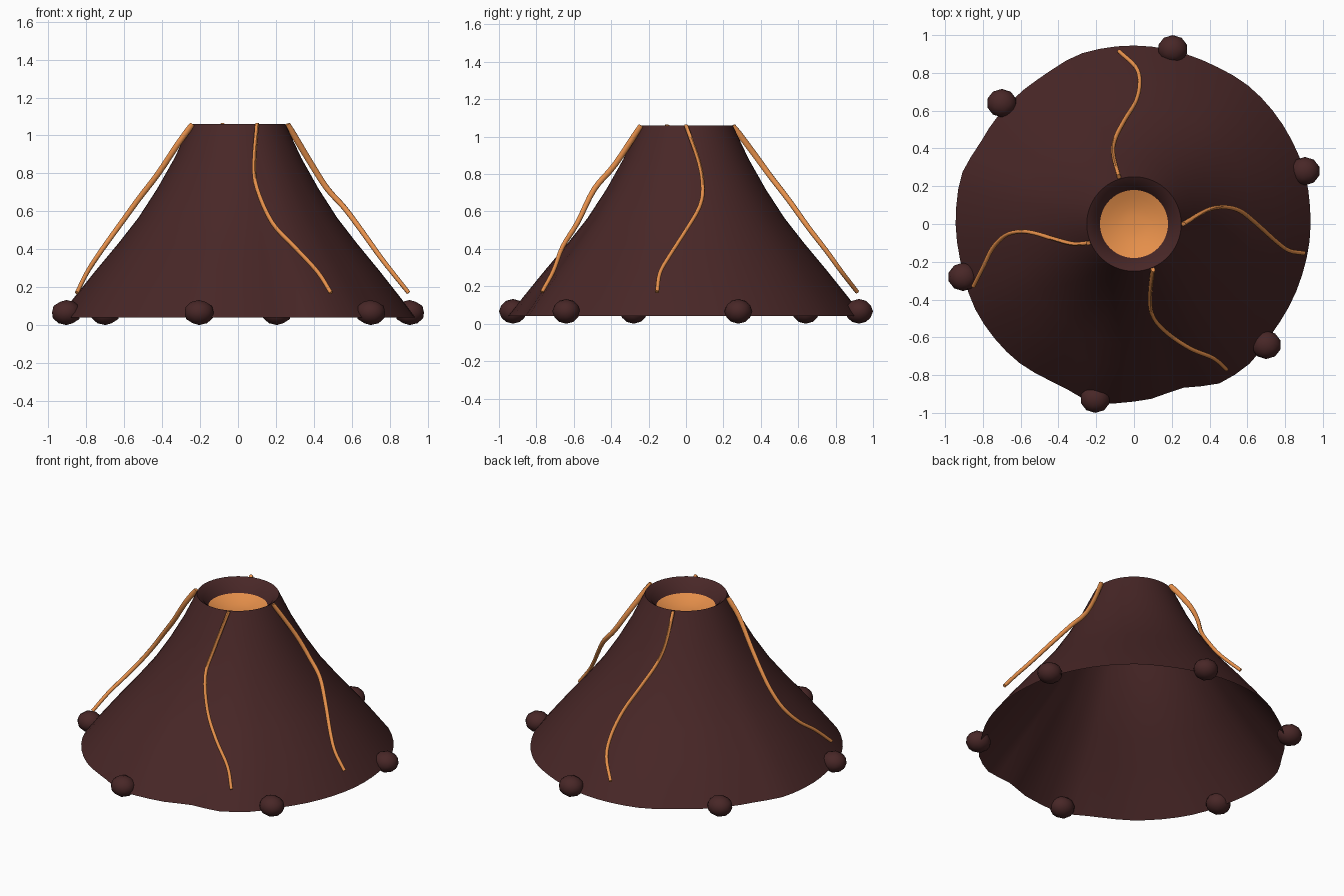
import bpy, bmesh, math
from mathutils import Vector

if "Cube" in bpy.data.objects:
    bpy.data.objects.remove(bpy.data.objects["Cube"])


def material(name, rgb):
    m = bpy.data.materials.new(name)
    m.diffuse_color = (*rgb, 1)
    m.use_nodes = True
    m.node_tree.nodes["Principled BSDF"].inputs["Base Color"].default_value = m.diffuse_color
    return m


ROCK = material("dark_rock", (0.065, 0.020, 0.020))
LAVA = material("orange_lava", (0.80, 0.28, 0.07))


def make_object(name, bm, mat, angle=60):
    bmesh.ops.recalc_face_normals(bm, faces=bm.faces)
    me = bpy.data.meshes.new(name)
    bm.to_mesh(me)
    bm.free()
    me.materials.append(mat)
    ob = bpy.data.objects.new(name, me)
    bpy.context.collection.objects.link(ob)
    bpy.ops.object.select_all(action='DESELECT')
    ob.select_set(True)
    bpy.context.view_layer.objects.active = ob
    bpy.ops.object.shade_smooth_by_angle(angle=math.radians(angle))
    return ob


def bridge(bm, a, b):
    n = len(a)
    for i in range(n):
        bm.faces.new((a[i], a[(i + 1) % n], b[(i + 1) % n], b[i]))


# Uneven foot of the mountain: (degrees, radius)
FOOT = [(0, .935), (22, .945), (49, .95), (65, .94), (93, .945), (106, .945),
        (123, .92), (151, .92), (165, .95), (177, .945), (192, .94), (211, .955),
        (227, .955), (245, .94), (258, .97), (270, .94), (286, .905), (300, .96),
        (309, .96), (324, .93), (341, .93), (360, .935)]


def foot_radius(deg):
    for (a0, r0), (a1, r1) in zip(FOOT, FOOT[1:]):
        if a0 <= deg <= a1:
            t = (deg - a0) / (a1 - a0)
            return r0 + (r1 - r0) * t * t * (3 - 2 * t)
    return .94


# Mountain: open shell, wobble fading out towards the rim, lip turned inwards
PROFILE = [(.94, .04), (.865, .14), (.75, .285), (.63, .43), (.525, .565),
           (.425, .72), (.335, .88), (.25, 1.06), (.215, 1.035), (.18, .98)]
N = 64
bm = bmesh.new()
previous = None
for r, z in PROFILE:
    fade = max(0, (1.06 - z) / 1.02) if r > .25 else 0
    ring = []
    for i in range(N):
        a = 360 * i / N
        rr = r * (1 + (foot_radius(a) / .94 - 1) * fade)
        ring.append(bm.verts.new((rr * math.cos(math.radians(a)),
                                  rr * math.sin(math.radians(a)), z)))
    if previous:
        bridge(bm, previous, ring)
    previous = ring
make_object("mountain", bm, ROCK)

# Lava pool: shallow dish in the crater
bm = bmesh.new()
previous = None
for r in (.185, .14, .09, .045):
    z = .98 - .045 * (1 - (r / .185) ** 2)
    ring = [bm.verts.new((r * math.cos(2 * math.pi * i / N),
                          r * math.sin(2 * math.pi * i / N), z)) for i in range(N)]
    if previous:
        bridge(bm, previous, ring)
    previous = ring
bm.faces.new(previous)
make_object("lava_pool", bm, LAVA)

# Lava streams: smooth paths from the rim down the slopes
STREAMS = {
    "front": [(.10, -.24, 1.06), (.085, -.38, .85), (.10, -.49, .72), (.18, -.58, .54),
              (.30, -.66, .41), (.42, -.71, .28), (.49, -.77, .17)],
    "right": [(.26, 0, 1.06), (.38, .07, .86), (.47, .09, .72), (.56, .07, .62),
              (.65, 0, .50), (.75, -.09, .36), (.82, -.14, .27), (.90, -.155, .17)],
    "back": [(-.08, .25, 1.06), (-.11, .37, .90), (-.10, .45, .79), (-.05, .55, .66),
             (.01, .65, .52), (.03, .75, .39), (.01, .83, .28), (-.08, .915, .17)],
    "left": [(-.24, -.10, 1.06), (-.32, -.105, .95), (-.42, -.08, .80), (-.52, -.05, .67),
             (-.60, -.04, .56), (-.68, -.06, .45), (-.75, -.13, .35), (-.80, -.23, .27),
             (-.85, -.33, .17)],
}


def smooth_path(points, steps=4):
    p = [Vector(q) for q in points]
    p = [2 * p[0] - p[1]] + p + [2 * p[-1] - p[-2]]
    out = []
    for a, b, c, d in zip(p, p[1:], p[2:], p[3:]):
        for k in range(steps):
            t = k / steps
            out.append(.5 * (2 * b + (c - a) * t + (2 * a - 5 * b + 4 * c - d) * t * t
                             + (3 * b - a - 3 * c + d) * t ** 3))
    return out + [p[-2]]


for side, points in STREAMS.items():
    path = smooth_path(points)
    bm = bmesh.new()
    previous = None
    for i, c in enumerate(path):
        along = (path[min(i + 1, len(path) - 1)] - path[max(i - 1, 0)]).normalized()
        across = along.cross(Vector((c.x, c.y, .6 * c.xy.length))).normalized()
        out = across.cross(along).normalized()
        taper = 1 - .35 * i / (len(path) - 1)
        ring = []
        for k in range(8):
            a = 2 * math.pi * k / 8
            v = c + across * .011 * math.cos(a) + out * .017 * taper * math.sin(a)
            v.z = min(v.z, 1.065)
            ring.append(bm.verts.new(v))
        if previous:
            bridge(bm, previous, ring)
        else:
            bm.faces.new(ring)
        previous = ring
    bm.faces.new(previous)
    make_object("lava_stream_" + side, bm, LAVA)

# Boulders around the foot
for i, (x, y) in enumerate([(.205, .925), (-.70, .64), (-.905, -.28)]):
    for sign, tag in ((1, "a"), (-1, "b")):
        bm = bmesh.new()
        bmesh.ops.create_icosphere(bm, subdivisions=2, radius=1)
        for v in bm.verts:
            v.co = Vector((sign * (x + v.co.x * .08), sign * (y + v.co.y * .075),
                           .066 + v.co.z * .066))
        make_object(f"boulder_{i + 1}{tag}", bm, ROCK)
